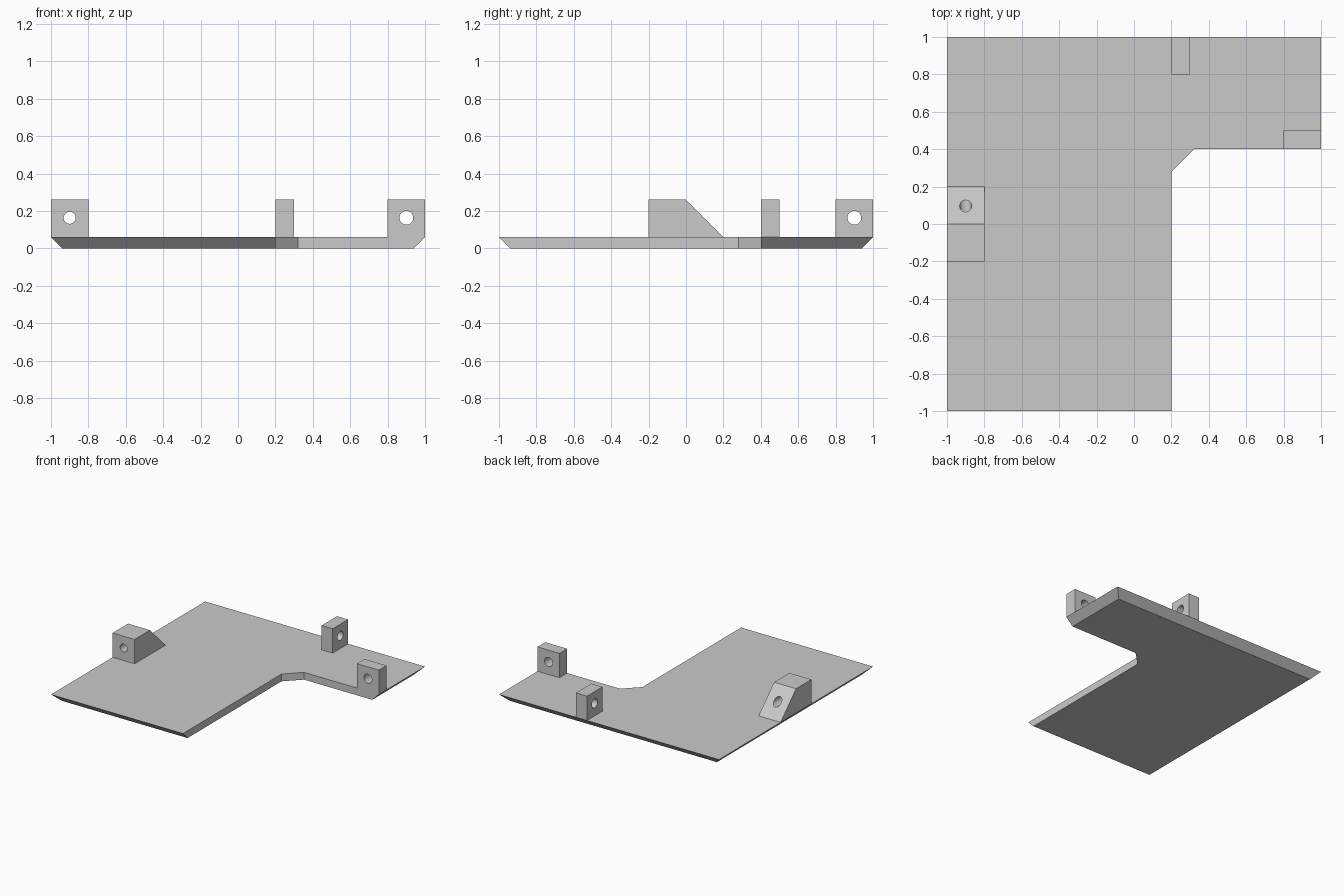
import bpy
import bmesh
import math
from mathutils import Matrix, Vector

cube = bpy.data.objects.get("Cube")
if cube:
    bpy.data.objects.remove(cube, do_unlink=True)

THICK = 0.06      # plate thickness and edge chamfer
TOP = 0.26        # top of the lugs
HOLE_Z = 0.163

grey = bpy.data.materials.new("plain_grey")
grey.use_nodes = True
colour = (0.59, 0.59, 0.59, 1)
grey.diffuse_color = colour
grey.node_tree.nodes["Principled BSDF"].inputs["Base Color"].default_value = colour


def loft(name, lower, upper):
    """Solid between two matching outlines."""
    bm = bmesh.new()
    a = [bm.verts.new(p) for p in lower]
    b = [bm.verts.new(p) for p in upper]
    bm.faces.new(a)
    bm.faces.new(b)
    for i in range(len(a)):
        j = (i + 1) % len(a)
        bm.faces.new((a[i], a[j], b[j], b[i]))
    bmesh.ops.recalc_face_normals(bm, faces=bm.faces)
    return finish(name, bm)


def finish(name, bm):
    mesh = bpy.data.meshes.new(name)
    bm.to_mesh(mesh)
    bm.free()
    mesh.materials.append(grey)
    obj = bpy.data.objects.new(name, mesh)
    bpy.context.collection.objects.link(obj)
    return obj


def drill(obj, centre, axis, radius):
    """Cut a round through hole along the axis."""
    bm = bmesh.new()
    turn = Vector((0, 0, 1)).rotation_difference(Vector(axis)).to_matrix().to_4x4()
    bmesh.ops.create_cone(bm, cap_ends=True, segments=32, radius1=radius,
                          radius2=radius, depth=1,
                          matrix=Matrix.Translation(centre) @ turn)
    cutter = finish("hole_cutter", bm)
    cutter.hide_render = True
    mod = obj.modifiers.new("hole", 'BOOLEAN')
    mod.operation = 'DIFFERENCE'
    mod.solver = 'EXACT'
    mod.object = cutter
    bpy.ops.object.select_all(action='DESELECT')
    bpy.context.view_layer.objects.active = obj
    obj.select_set(True)
    bpy.ops.object.modifier_apply(modifier=mod.name)
    bpy.data.objects.remove(cutter, do_unlink=True)
    bpy.ops.object.shade_smooth_by_angle(angle=math.radians(30))


def lug(name, x0, x1, profile, axis, hole_y, radius):
    """Side profile in y and z, extruded along x, with a hole."""
    obj = loft(name, [(x0, y, z) for y, z in profile],
               [(x1, y, z) for y, z in profile])
    drill(obj, ((x0 + x1) / 2, hole_y, HOLE_Z), axis, radius)


def block(y0, y1):
    return [(y0, THICK), (y1, THICK), (y1, TOP), (y0, TOP)]


# L-shaped plate, undercut along its outer edges only
outline = [(-1, -1), (0.2, -1), (0.2, 0.28), (0.32, 0.4), (1, 0.4), (1, 1), (-1, 1)]
lim = 1 - THICK
loft("base_plate",
     [(max(-lim, min(lim, x)), max(-lim, min(lim, y)), 0) for x, y in outline],
     [(x, y, THICK) for x, y in outline])

# Mounting lugs
lug("right_wedge_lug", -1, -0.8,
    [(-0.2, THICK), (0.2, THICK), (0, TOP), (-0.2, TOP)], (0, 1, 0), 0, 0.032)
lug("left_lug", 0.8, 1, block(0.4, 0.5), (0, 1, 0), 0.45, 0.037)
lug("back_lug", 0.2, 0.3, block(0.8, 1), (1, 0, 0), 0.9, 0.037)
